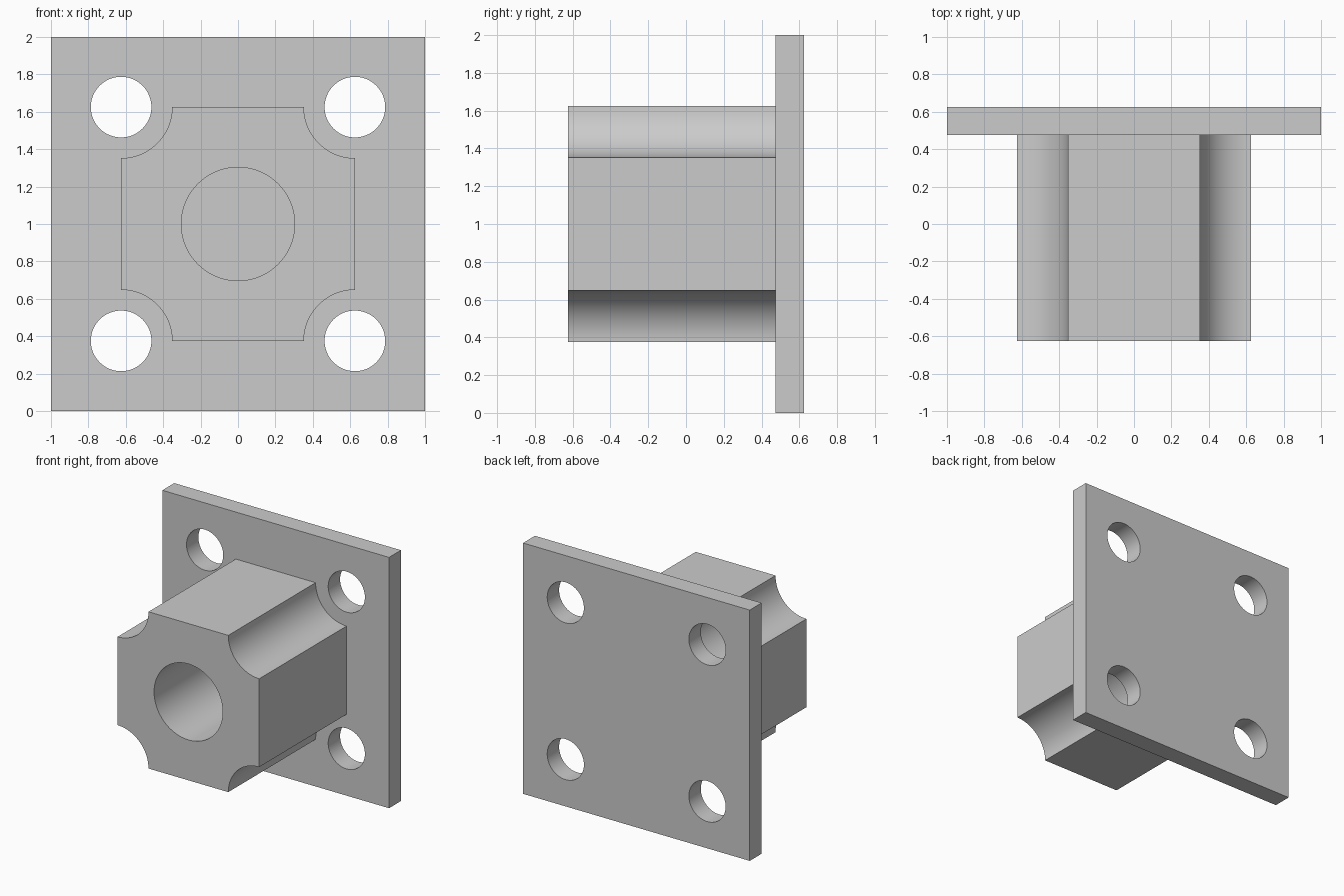
import bpy, bmesh
from math import pi, cos, sin, radians
from mathutils import Matrix

cube = bpy.data.objects.get("Cube")
if cube:
    bpy.data.objects.remove(cube)

# One plain grey for the whole part
grey = bpy.data.materials.new("plain_grey")
grey.use_nodes = True
colour = (0.6, 0.6, 0.6, 1)
grey.diffuse_color = colour
grey.node_tree.nodes["Principled BSDF"].inputs["Base Color"].default_value = colour

PITCH = 0.625          # hole centres, also half the boss width
PLATE_FRONT, BACK = 0.475, 0.625
CENTRE_Z = 1.0


def arc(cx, cz, r, start, sweep, steps):
    return [(cx + r * cos(start + sweep * i / steps),
             cz + r * sin(start + sweep * i / steps)) for i in range(steps + 1)]


def circle(cx, cz, r, steps=64):
    return arc(cx, cz, r, 0, 2 * pi, steps)[:-1]


def extruded(name, loops, y_front, y_back):
    """Fill an outline with holes and extrude it along y."""
    curve = bpy.data.curves.new(name + "_profile", "CURVE")
    curve.dimensions = "2D"
    curve.fill_mode = "BOTH"
    curve.extrude = (y_back - y_front) / 2
    for loop in loops:
        spline = curve.splines.new("POLY")
        spline.points.add(len(loop) - 1)
        for point, (x, z) in zip(spline.points, loop):
            point.co = (x, z, 0, 1)
        spline.use_cyclic_u = True
    helper = bpy.data.objects.new(name + "_profile", curve)
    bpy.context.collection.objects.link(helper)
    graph = bpy.context.evaluated_depsgraph_get()
    mesh = bpy.data.meshes.new_from_object(helper.evaluated_get(graph))
    bpy.data.objects.remove(helper)
    mesh.name = name

    # Stand the profile up, weld the caps to the walls and tidy the faces
    bm = bmesh.new()
    bm.from_mesh(mesh)
    bmesh.ops.transform(bm, verts=bm.verts, matrix=Matrix.Translation(
        (0, (y_front + y_back) / 2, CENTRE_Z)) @ Matrix.Rotation(pi / 2, 4, "X"))
    bmesh.ops.remove_doubles(bm, verts=bm.verts, dist=0.0001)
    bmesh.ops.recalc_face_normals(bm, faces=bm.faces)
    bm.to_mesh(mesh)
    bm.free()

    mesh.materials.clear()
    mesh.materials.append(grey)
    obj = bpy.data.objects.new(name, mesh)
    bpy.context.collection.objects.link(obj)
    bpy.ops.object.select_all(action="DESELECT")
    obj.select_set(True)
    bpy.context.view_layer.objects.active = obj
    bpy.ops.object.shade_smooth_by_angle(angle=radians(30))
    return obj


# Square mounting plate with four bolt holes
corners = [(1, 1), (-1, 1), (-1, -1), (1, -1)]
bolt_holes = [circle(sx * PITCH, sz * PITCH, 0.162) for sx, sz in corners]
extruded("mounting_plate", [corners] + bolt_holes, PLATE_FRONT, BACK)

# Square boss with scalloped corners and a bore that stops at the plate
outline = []
for i, (sx, sz) in enumerate(corners):
    outline += arc(sx * PITCH, sz * PITCH, 0.273, (3 + i) * pi / 2, -pi / 2, 20)
extruded("scalloped_boss", [outline, circle(0, 0, 0.303)], -BACK, PLATE_FRONT)
